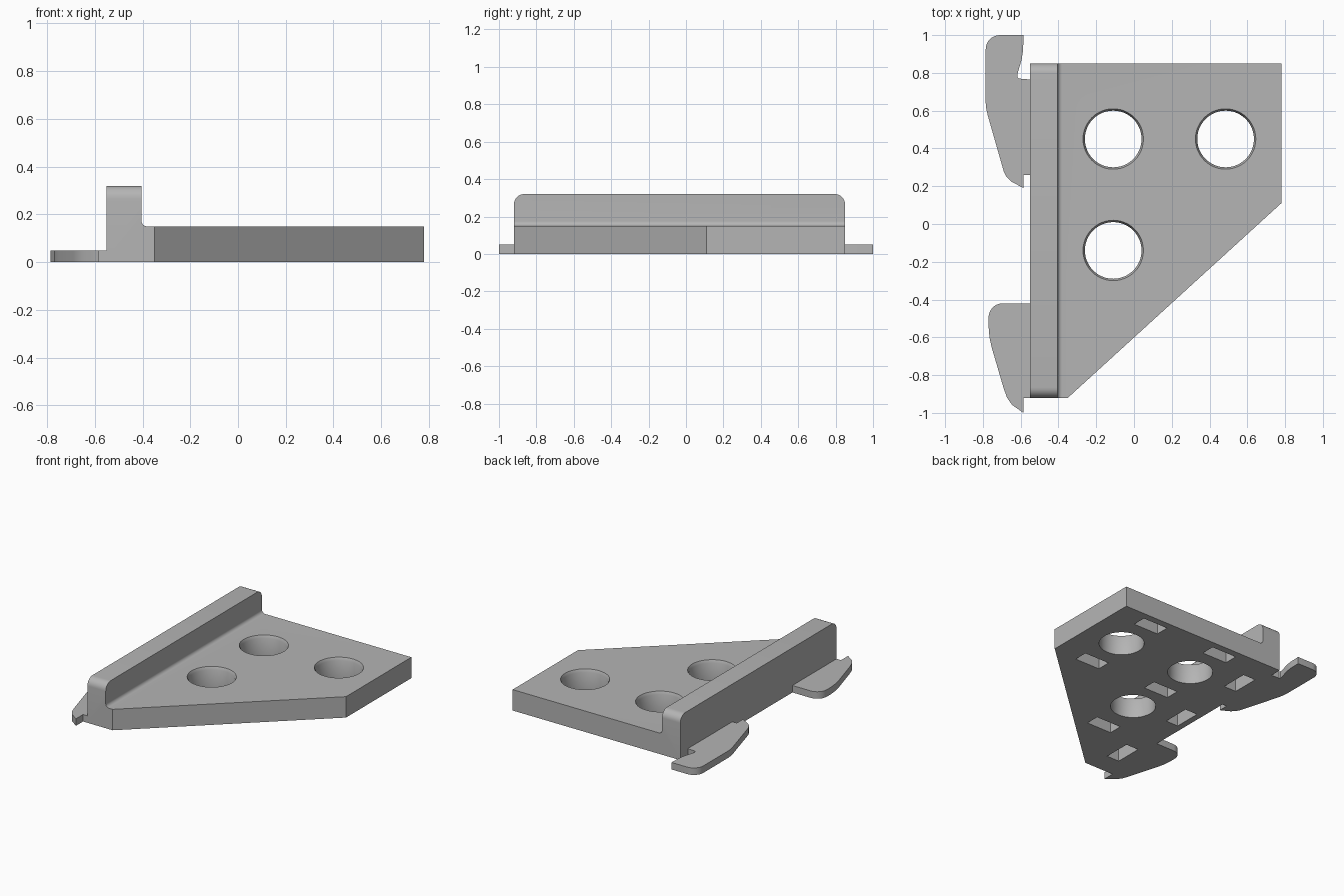
import bpy, bmesh, math
from mathutils import Vector

default = bpy.data.objects.get("Cube")
if default:
    bpy.data.objects.remove(default, do_unlink=True)

grey = bpy.data.materials.new("plain grey")
grey.use_nodes = True
colour = (0.46, 0.46, 0.46, 1)
grey.diffuse_color = colour
grey.node_tree.nodes["Principled BSDF"].inputs["Base Color"].default_value = colour


def add_object(name, bm):
    bmesh.ops.recalc_face_normals(bm, faces=bm.faces)
    mesh = bpy.data.meshes.new(name)
    bm.to_mesh(mesh)
    bm.free()
    mesh.materials.append(grey)
    obj = bpy.data.objects.new(name, mesh)
    bpy.context.collection.objects.link(obj)
    return obj


def extrude(bm, points, offset):
    face = bm.faces.new([bm.verts.new(p) for p in points])
    result = bmesh.ops.extrude_face_region(bm, geom=[face])
    verts = [v for v in result["geom"] if isinstance(v, bmesh.types.BMVert)]
    bmesh.ops.translate(bm, verts=verts, vec=offset)


def arc(cx, cy, r, start, end, steps=8):
    angles = [math.radians(start + (end - start) * i / steps) for i in range(steps + 1)]
    return [(cx + r * math.cos(a), cy + r * math.sin(a)) for a in angles]


def smooth(obj):
    bpy.ops.object.select_all(action="DESELECT")
    obj.select_set(True)
    bpy.context.view_layer.objects.active = obj
    bpy.ops.object.shade_smooth_by_angle(angle=math.radians(30))


LEFT, RIGHT, FRONT, BACK = -0.55, 0.78, -0.92, 0.85
THICK, TOP, WALL = 0.15, 0.32, -0.405

# Bracket: an L profile with a filleted inner corner, run front to back
bm = bmesh.new()
profile = [(LEFT, 0), (RIGHT, 0), (RIGHT, THICK)]
profile += arc(WALL + 0.025, THICK + 0.025, 0.025, 270, 180)
profile += [(WALL, TOP), (LEFT, TOP)]
extrude(bm, [(x, FRONT, z) for x, z in profile], (0, BACK - FRONT, 0))

# Round the two upper ends of the flange
ends = [e for e in bm.edges
        if all(v.co.z > TOP - 0.01 for v in e.verts)
        and abs(e.verts[0].co.y - e.verts[1].co.y) < 0.01]
bmesh.ops.bevel(bm, geom=ends, offset=0.055, segments=8, profile=0.5, affect="EDGES")

# Slice off the diagonal corner
a, b = Vector((-0.35, FRONT, 0)), Vector((RIGHT, 0.11, 0))
along = b - a
bmesh.ops.bisect_plane(bm, geom=bm.verts[:] + bm.edges[:] + bm.faces[:],
                       plane_co=a, plane_no=(along.y, -along.x, 0), clear_outer=True)
bmesh.ops.holes_fill(bm, edges=[e for e in bm.edges if e.is_boundary])
bracket = add_object("bracket_body", bm)

# Cutter for the chamfered round holes and the blind slots underneath
bm = bmesh.new()
SIDES = 48
for cx, cy in [(-0.11, 0.45), (0.485, 0.45), (-0.11, -0.14)]:
    rings = []
    for r, z in [(0.15, -0.1), (0.15, 0.13), (0.16, THICK), (0.16, 0.2)]:
        rings.append([bm.verts.new((x, y, z)) for x, y in arc(cx, cy, r, 0, 360, SIDES)[:-1]])
    for low, high in zip(rings, rings[1:]):
        for i in range(SIDES):
            j = (i + 1) % SIDES
            bm.faces.new((low[i], low[j], high[j], high[i]))
    bm.faces.new(rings[0])
    bm.faces.new(rings[-1])

slots = [(x, y, 0.1, 0.05) for x, y in
         [(0.485, 0.75), (0.485, 0.145), (-0.11, 0.75), (-0.11, 0.145), (-0.12, -0.455)]]
slots += [(-0.455, y, 0.05, 0.1) for y in (0.55, -0.05, -0.66)]
for x, y, w, d in slots:
    extrude(bm, [(x - w, y - d, -0.05), (x + w, y - d, -0.05),
                 (x + w, y + d, -0.05), (x - w, y + d, -0.05)], (0, 0, 0.15))
cutter = add_object("hole_cutter", bm)
cutter.hide_render = True

cut = bracket.modifiers.new("holes", "BOOLEAN")
cut.operation = "DIFFERENCE"
cut.solver = "EXACT"
cut.object = cutter
bpy.context.view_layer.objects.active = bracket
bpy.ops.object.modifier_apply(modifier=cut.name)
bpy.data.objects.remove(cutter, do_unlink=True)
smooth(bracket)

# Thin hooks along the outer side of the flange
back_hook = [(-0.585, 1.0)] + arc(-0.71, 0.925, 0.075, 90, 180)
back_hook += [(-0.785, 0.64), (-0.782, 0.61), (-0.773, 0.57), (-0.69, 0.28),
              (-0.675, 0.25), (-0.65, 0.225), (-0.585, 0.19), (-0.585, 0.26),
              (LEFT, 0.26), (LEFT, 0.765), (-0.61, 0.77), (-0.618, 0.78),
              (-0.617, 0.795), (-0.595, 0.87), (-0.587, 0.92)]
front_hook = [(LEFT, -0.42)] + arc(-0.695, -0.495, 0.075, 90, 180)
front_hook += [(-0.77, -0.54), (-0.765, -0.6), (-0.753, -0.655), (-0.69, -0.87),
               (-0.672, -0.92), (-0.645, -0.958), (-0.585, -1.0),
               (-0.585, FRONT), (LEFT, FRONT)]
for name, outline in (("back_hook", back_hook), ("front_hook", front_hook)):
    bm = bmesh.new()
    extrude(bm, [(x, y, 0) for x, y in outline], (0, 0, 0.05))
    smooth(add_object(name, bm))
